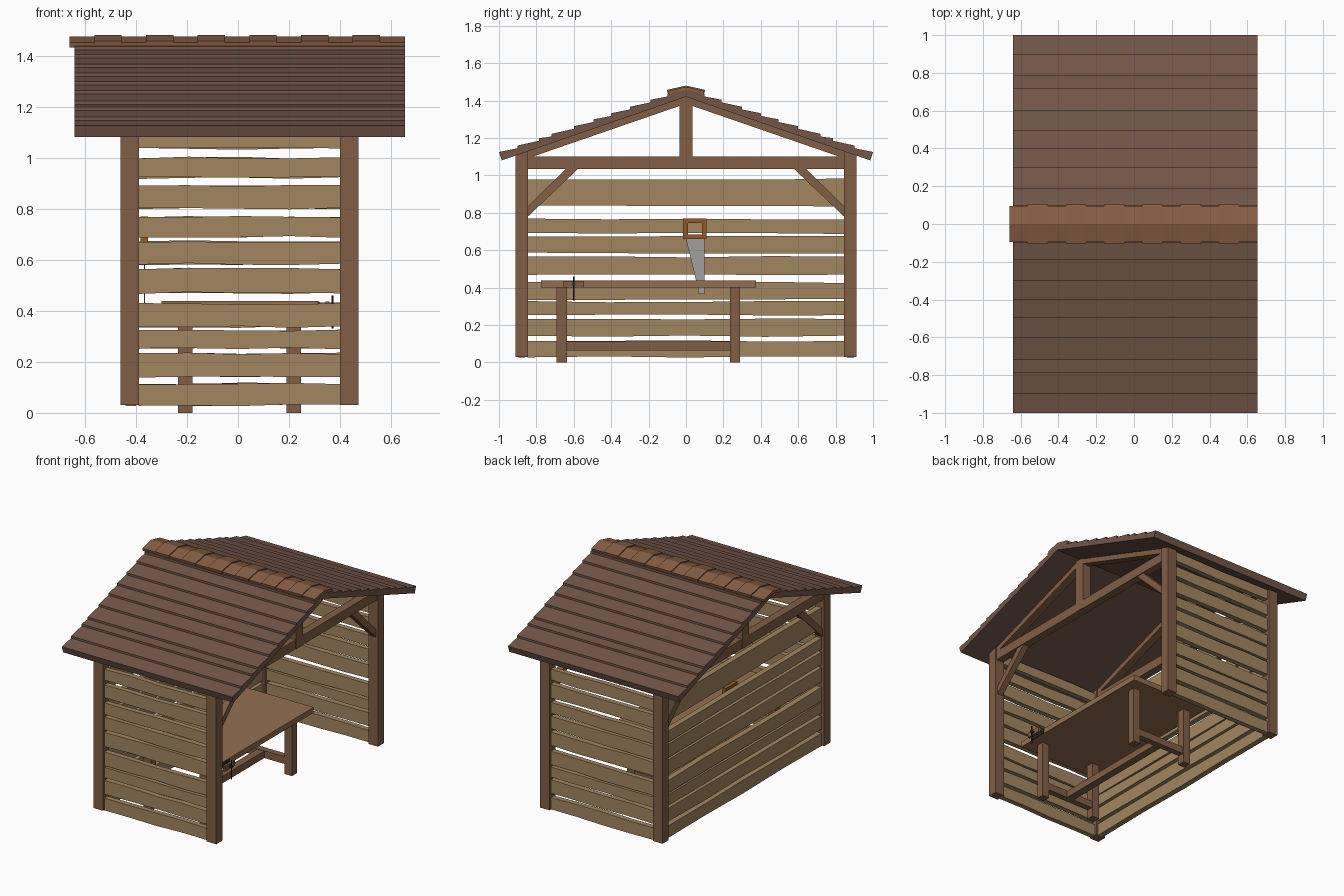
import bpy, bmesh, math, random
from mathutils import Vector

if "Cube" in bpy.data.objects:
    bpy.data.objects.remove(bpy.data.objects["Cube"])
random.seed(4)


def material(name, r, g, b):
    m = bpy.data.materials.new(name)
    m.diffuse_color = (*[c ** 2.2 for c in (r, g, b)], 1)
    m.use_nodes = True
    m.node_tree.nodes["Principled BSDF"].inputs["Base Color"].default_value = m.diffuse_color
    return m


TIMBER = material("timber", .50, .37, .28)
PLANK = material("plank", .63, .52, .38)
ROOF = material("roof_board", .45, .34, .29)
CAP = material("ridge_cap", .53, .37, .27)
BENCH = material("bench_wood", .57, .43, .32)
STEEL = material("steel", .62, .62, .62)
IRON = material("dark_iron", .22, .20, .19)
HANDLE = material("saw_handle", .58, .35, .17)


def finish(name, bm, mat):
    bmesh.ops.recalc_face_normals(bm, faces=bm.faces)
    me = bpy.data.meshes.new(name)
    bm.to_mesh(me)
    bm.free()
    ob = bpy.data.objects.new(name, me)
    bpy.context.collection.objects.link(ob)
    me.materials.append(mat)
    return ob


def prism(name, pts, x0, x1, mat):
    """Extrude a (y, z) outline from x0 to x1."""
    bm = bmesh.new()
    f = bm.faces.new([bm.verts.new((x0, y, z)) for y, z in pts])
    r = bmesh.ops.extrude_face_region(bm, geom=[f])
    for v in r["geom"]:
        if isinstance(v, bmesh.types.BMVert):
            v.co.x = x1
    return finish(name, bm, mat)


def box(name, x0, x1, y0, y1, z0, z1, mat):
    return prism(name, [(y0, z0), (y1, z0), (y1, z1), (y0, z1)], x0, x1, mat)


def rod(name, a, b, r, mat):
    a, b = Vector(a), Vector(b)
    bm = bmesh.new()
    bmesh.ops.create_cone(bm, cap_ends=True, segments=8, radius1=r, radius2=r, depth=(b - a).length)
    ob = finish(name, bm, mat)
    ob.location = (a + b) / 2
    ob.rotation_euler = (b - a).to_track_quat('Z', 'Y').to_euler()


def plank(name, a, b, z0, z1, t, mat):
    """Rough-sawn board from a to b (x, y) with slightly wavy edges."""
    a, b = Vector((*a, 0)), Vector((*b, 0))
    n = Vector((0, 0, 1)).cross((b - a).normalized()) * t / 2
    bm = bmesh.new()
    rings = []
    for i in range(5):
        p = a.lerp(b, i / 4)
        lo = z0 + random.uniform(-.004, .004)
        hi = z1 + random.uniform(-.004, .004)
        rings.append([bm.verts.new(p + s * n + Vector((0, 0, z)))
                      for s, z in ((-1, lo), (1, lo), (1, hi), (-1, hi))])
    for p, q in zip(rings, rings[1:]):
        for k in range(4):
            bm.faces.new((p[k], p[k - 1], q[k - 1], q[k]))
    bm.faces.new(rings[0])
    bm.faces.new(rings[-1])
    finish(name, bm, mat)


def under(y):
    """Height of the roof underside."""
    return 1.42 - .345 * abs(y)


# Corner posts, cut to the roof slope
for x0, x1 in ((-.46, -.388), (.40, .473)):
    for s in (-1, 1):
        prism("corner_post", [(s * .845, .03), (s * .912, .03), (s * .912, under(.912)),
                              (s * .845, under(.845))], x0, x1, TIMBER)

# Roof trusses over both long sides
for x in (-.424, .436):
    a, b = x - .028, x + .028
    box("tie_beam", a, b, -.845, .845, 1.035, 1.10, TIMBER)
    box("king_post", a - .004, b + .004, -.036, .036, 1.035, 1.415, TIMBER)
    for s in (-1, 1):
        prism("rafter", [(0, under(0)), (s * .86, under(.86)), (s * .86, under(.86) - .037),
                         (0, under(0) - .037)], a, b, TIMBER)
        prism("corner_brace", [(s * .845, .78), (s * .845, .835), (s * .64, 1.037),
                               (s * .575, 1.037)], x - .022, x + .022, TIMBER)

# Wall planks
rows = [(.03, .115), (.14, .233), (.253, .325), (.337, .428), (.47, .565),
        (.583, .672), (.69, .768), (.80, .89), (.92, 1.0), (1.035, 1.105)]
for z0, z1 in rows:
    for s in (-1, 1):
        plank("side_plank", (-.39, s * .88), (.402, s * .88), z0, z1, .036, PLANK)
for z0, z1 in rows[:7] + [(.835, .98)]:
    plank("back_plank", (-.42, -.847), (-.42, .847), z0, z1, .04, PLANK)

# Lapped roof boards, one stepped profile per slope
laps = [.0, .10, .19, .30, .40, .495, .60, .72, .785, .90, 1.0]
for s in (-1, 1):
    prof = [(s * .985, under(.985)), (0, under(0))]
    for p, q in zip(laps, laps[1:]):
        prof += [(s * p, under(p) + .036), (s * q, under(q) + .050)]
    prism("roof_slope", prof, -.64, .655, ROOF)

# Ridge caps, alternately raised and overlapping
for i in range(13):
    x = -.66 + i * .1012
    up = .006 * (i % 2)
    w = .092 + up
    o = .004 * (i % 2)
    prism("ridge_cap", [(-w, 1.432 + up), (0, 1.456 + up), (w, 1.432 + up),
                        (w + .004, 1.451 + up), (0, 1.474 + up), (-w - .004, 1.451 + up)],
          x - o, x + .099 + o, CAP)

# Workbench
box("bench_top", -.30, .313, -.775, .375, .40, .438, BENCH)
for y0 in (-.692, .235):
    for x0 in (-.235, .19):
        box("bench_leg", x0, x0 + .056, y0, y0 + .055, 0, .40, TIMBER)
    box("end_stretcher", -.18, .19, y0 + .006, y0 + .049, .065, .115, TIMBER)
box("long_stretcher", -.022, .032, -.645, .24, .065, .113, TIMBER)

# Vise on the bench edge
box("vise_jaw", .343, .358, -.655, -.545, .40, .436, TIMBER)
box("vise_back_plate", .312, .320, -.655, -.545, .40, .436, IRON)
for y in (-.635, -.565):
    rod("vise_guide", (.31, y, .418), (.345, y, .418), .005, IRON)
rod("vise_screw", (.31, -.6, .418), (.378, -.6, .418), .008, IRON)
rod("vise_handle", (.37, -.6, .33), (.37, -.6, .46), .004, IRON)

# Hand saw hanging on the back wall
prism("saw_blade", [(-.005, .68), (.10, .68), (.098, .365), (.066, .365), (.064, .395)],
      -.369, -.365, STEEL)
for y0, y1, z0, z1 in ((-.015, .11, .66, .685), (-.015, .11, .745, .77),
                       (-.015, .012, .685, .745), (.085, .11, .685, .745)):
    box("saw_handle", -.382, -.352, y0, y1, z0, z1, HANDLE)
